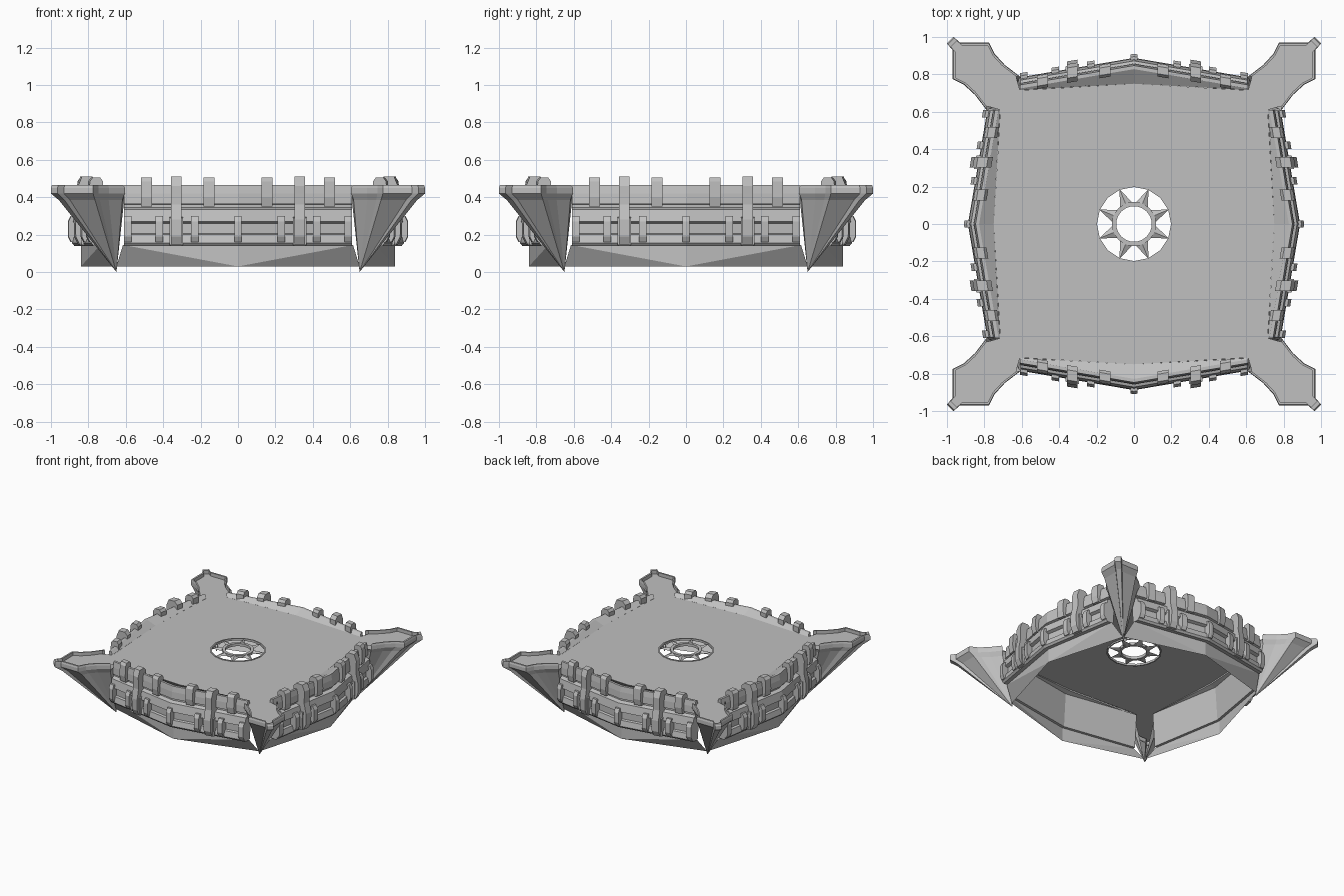
import bpy, bmesh, math
from mathutils import Vector

cube = bpy.data.objects.get("Cube")
if cube:
    bpy.data.objects.remove(cube, do_unlink=True)

stone = bpy.data.materials.new("grey_stone")
stone.use_nodes = True
GREY = (0.53, 0.53, 0.53, 1)
stone.diffuse_color = GREY
stone.node_tree.nodes["Principled BSDF"].inputs["Base Color"].default_value = GREY

SLOPE = 0.17       # how far the walls fall back from their middle
HALF = 0.61        # half length of a wall
DECK, RIM = 0.437, 0.465


def add_object(name, bm, turns=1, recalc=True):
    """Turn a bmesh into one object per quarter turn, sharing the mesh."""
    if recalc:
        bmesh.ops.recalc_face_normals(bm, faces=bm.faces)
    mesh = bpy.data.meshes.new(name)
    bm.to_mesh(mesh)
    bm.free()
    mesh.materials.append(stone)
    for i in range(turns):
        ob = bpy.data.objects.new(name if turns == 1 else f"{name}_{i + 1}", mesh)
        ob.rotation_euler.z = i * math.pi / 2
        bpy.context.collection.objects.link(ob)


def sweep(bm, profile, xs):
    """Sweep a closed (out, z[, slope]) profile along the bent wall line."""
    rings = []
    for x in xs:
        rings.append([bm.verts.new((x, p[0] - (p[2] if len(p) > 2 else SLOPE) * abs(x), p[1]))
                      for p in profile])
    n = len(profile)
    for a, b in zip(rings, rings[1:]):
        for i in range(n):
            j = (i + 1) % n
            bm.faces.new((a[i], a[j], b[j], b[i]))
    bm.faces.new(rings[0])
    bm.faces.new(rings[-1])


def block(bm, profile, x, width):
    xs = [x - width / 2, x + width / 2]
    if x == 0:
        xs.insert(1, 0)
    sweep(bm, profile, xs)


# Parapet walls with two ledges and a sloped inner lip
wall = [(0.82, 0.145), (0.875, 0.14), (0.888, 0.155), (0.878, 0.2), (0.86, 0.205),
        (0.86, 0.26), (0.885, 0.27), (0.872, 0.335), (0.84, 0.345), (0.84, 0.36),
        (0.858, 0.365), (0.855, 0.42), (0.847, RIM), (0.828, RIM),
        (0.75, DECK, 0.055), (0.75, 0.425, 0.055), (0.8, 0.42)]
bm = bmesh.new()
sweep(bm, wall, (-HALF, 0, HALF))
add_object("parapet_wall", bm, 4)

# Skirts below the walls, folded from triangles
bm = bmesh.new()
top_mid = bm.verts.new((0, 0.84, 0.145))
low_mid = bm.verts.new((0, 0.84, 0.03))
for s in (1, -1):
    top_end = bm.verts.new((s * 0.615, 0.735, 0.145))
    low_end = bm.verts.new((s * 0.65, 0.655, 0.03))
    for tri in ((top_mid, top_end, low_mid), (low_mid, top_end, low_end)):
        bm.faces.new(tri if s > 0 else tri[::-1])
add_object("skirt", bm, 4, recalc=False)

# Hooked posts on the upper rail
upper = [(0.83, 0.35), (0.875, 0.35), (0.885, 0.40), (0.88, 0.485), (0.865, 0.505),
         (0.825, 0.505), (0.81, 0.485), (0.81, 0.445)]
bm = bmesh.new()
for x in (-0.49, -0.155, 0.155, 0.49):
    block(bm, upper, x, 0.058)
add_object("rail_posts", bm, 4)

# Tall buttresses over the full wall height
tall = [(0.84, 0.145), (0.905, 0.145), (0.928, 0.19), (0.93, 0.28), (0.912, 0.36),
        (0.915, 0.46), (0.895, 0.51), (0.84, 0.512), (0.815, 0.485), (0.815, 0.445)]
bm = bmesh.new()
for x in (-0.33, 0.33):
    block(bm, tall, x, 0.055)
    for side in (-1, 1):
        block(bm, [(0.84, 0.145), (0.9, 0.145), (0.905, 0.29), (0.84, 0.3)],
              x + side * 0.027, 0.02)
add_object("buttresses", bm, 4)

# Small brackets between the lower ledges
bracket = [(0.85, 0.16), (0.895, 0.16), (0.91, 0.19), (0.91, 0.27), (0.895, 0.3), (0.86, 0.3)]
bm = bmesh.new()
for x in (-0.59, -0.42, -0.23, 0, 0.23, 0.42, 0.59):
    block(bm, bracket, x, 0.04)
add_object("ledge_brackets", bm, 4)

# Corner wings: pointed keels with a raised rim
half = [(0.605, 0.785), (0.69, 0.85), (0.745, 0.91), (0.775, 0.97), (0.93, 0.97), (0.965, 1.0)]
outline = [Vector(p) for p in half] + [Vector(p[::-1]) for p in reversed(half)]


def shrink(points, factor, centre):
    c = Vector((centre, centre))
    return [p.lerp(c, factor) for p in points]


inner = shrink(outline, 0.12, 0.82)
under = shrink(outline, 0.14, 0.7)
bm = bmesh.new()
rings = []
for pts, z in ((under, 0.385), (outline, 0.42), (outline, 0.45),
               (shrink(outline, 0.03, 0.82), RIM), (inner, RIM), (inner, DECK)):
    rings.append([bm.verts.new((p.x, p.y, z)) for p in pts])
apex = bm.verts.new((0.65, 0.65, 0))
for i in range(len(outline) - 1):
    bm.faces.new((apex, rings[0][i + 1], rings[0][i]))
    for a, b in zip(rings, rings[1:]):
        bm.faces.new((a[i], a[i + 1], b[i + 1], b[i]))
for ring_end in (0, -1):    # close the gap beside the wall ends
    x, y = (0.605, 0.715) if ring_end == 0 else (0.715, 0.605)
    back = bm.verts.new((x, y, 0.42))
    bm.faces.new((apex, rings[0][ring_end], back))
    bm.faces.new((back, rings[0][ring_end], rings[1][ring_end]))
add_object("corner_wing", bm, 4)

# Deck: one flat sheet with a round opening
SIDES, HOLE = 16, 0.205
bm = bmesh.new()
loop = []
for q in range(4):
    ca, sa = ((1, 0), (0, -1), (-1, 0), (0, 1))[q]
    quarter = [(0, 0.75), (HALF, 0.715)] + [tuple(p) for p in inner] + [(0.715, HALF)]
    loop += [(x * ca - y * sa, x * sa + y * ca) for x, y in quarter]
hole = [(HOLE * math.cos(i * math.tau / SIDES), HOLE * math.sin(i * math.tau / SIDES))
        for i in range(SIDES)]
for pts in (loop, hole):
    vs = [bm.verts.new((x, y, DECK)) for x, y in pts]
    for i in range(len(vs)):
        bm.edges.new((vs[i - 1], vs[i]))
bmesh.ops.triangle_fill(bm, edges=bm.edges[:], use_beauty=True, normal=(0, 0, 1))
bmesh.ops.dissolve_limit(bm, angle_limit=0.01, verts=bm.verts[:], edges=bm.edges[:])
for f in bm.faces:
    if f.normal.z < 0:
        f.normal_flip()
add_object("deck", bm, recalc=False)


def ring(bm, r0, r1, z0, z1, sides):
    """Flat ring with a square section."""
    loops = []
    for i in range(sides):
        a = i * math.tau / sides
        loops.append([bm.verts.new((r * math.cos(a), r * math.sin(a), z))
                      for r, z in ((r0, z0), (r1, z0), (r1, z1), (r0, z1))])
    for i in range(sides):
        a, b = loops[i - 1], loops[i]
        for k in range(4):
            m = (k + 1) % 4
            bm.faces.new((a[k], a[m], b[m], b[k]))


# Star grille in the opening: hub ring, edge ring and ridged rays
bm = bmesh.new()
ring(bm, 0.095, 0.118, 0.425, 0.447, 24)
ring(bm, 0.198, 0.208, 0.425, 0.442, SIDES)
for k in range(8):
    a = (k + 0.5) * math.tau / 8

    def at(r, da, z):
        return bm.verts.new((r * math.cos(a + da), r * math.sin(a + da), z))
    left, right = at(0.112, 0.33, 0.43), at(0.112, -0.33, 0.43)
    ridge, low, tip = at(0.112, 0, 0.447), at(0.112, 0, 0.422), at(0.203, 0, 0.435)
    for tri in ((left, ridge, tip), (ridge, right, tip), (right, low, tip), (low, left, tip)):
        bm.faces.new(tri)
    bm.faces.new((left, low, right, ridge))
add_object("star_grille", bm)
